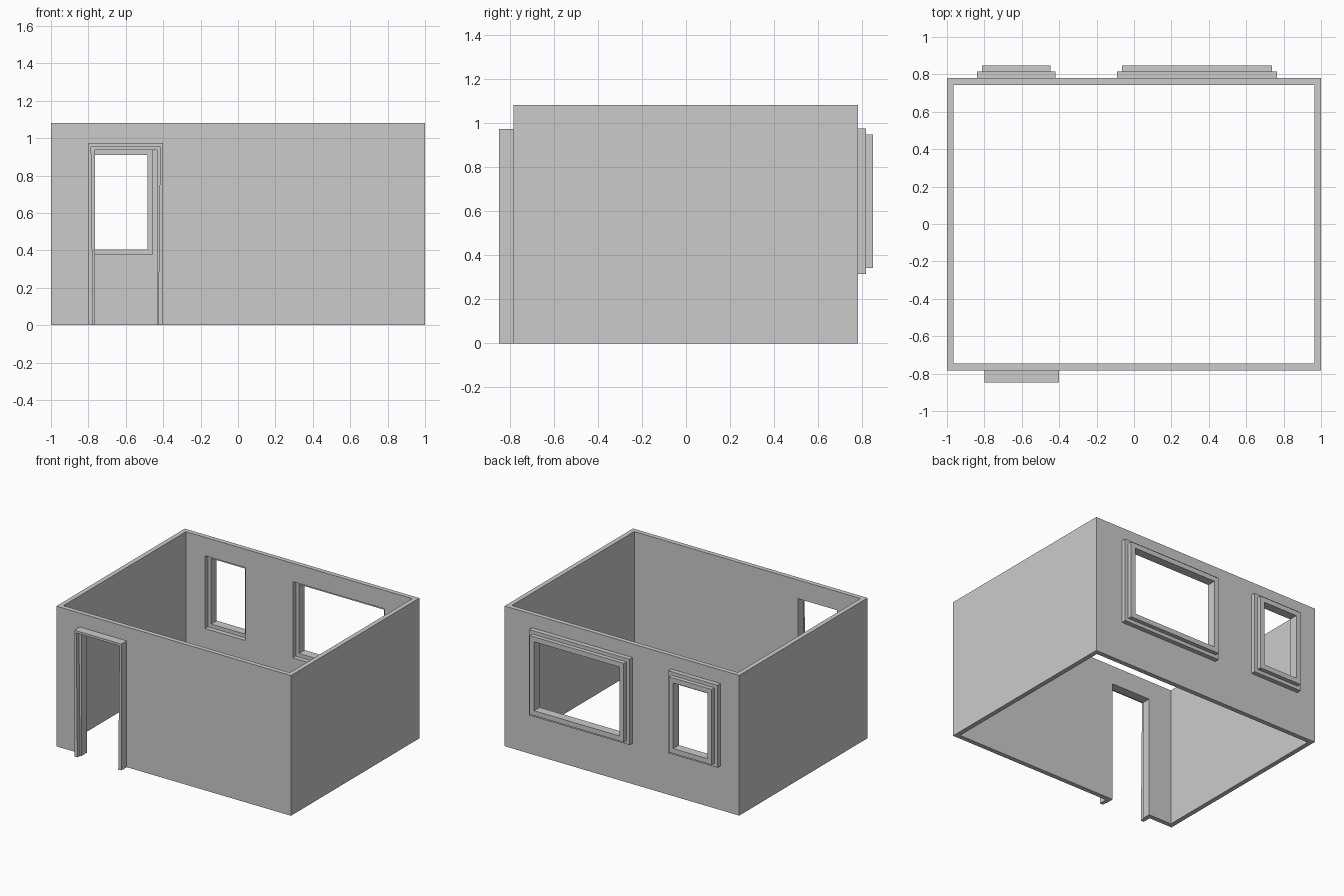
import bpy, bmesh

if "Cube" in bpy.data.objects:
    bpy.data.objects.remove(bpy.data.objects["Cube"])

FRONT, BACK, T, H = -0.783, 0.78, 0.036, 1.08


def make_object(name, bm):
    bmesh.ops.recalc_face_normals(bm, faces=bm.faces[:])
    mesh = bpy.data.meshes.new(name)
    bm.to_mesh(mesh)
    bm.free()
    ob = bpy.data.objects.new(name, mesh)
    bpy.context.collection.objects.link(ob)
    return ob


def place(u, v, w, axis):
    return (u, w, v) if axis == 'Y' else (u, v, w)


def rect(x0, x1, v0, v1, inset=0.0):
    a, b, c, d = x0 + inset, x1 - inset, v0 + inset, v1 - inset
    return [(a, c), (b, c), (b, d), (a, d)]


def prism(name, profile, w0, w1, axis='Y'):
    """Solid profile extruded along an axis."""
    bm = bmesh.new()
    lo = [bm.verts.new(place(u, v, w0, axis)) for u, v in profile]
    hi = [bm.verts.new(place(u, v, w1, axis)) for u, v in profile]
    n = len(profile)
    bm.faces.new(lo)
    bm.faces.new(hi)
    for i in range(n):
        j = (i + 1) % n
        bm.faces.new((lo[i], lo[j], hi[j], hi[i]))
    return make_object(name, bm)


def ring(name, outer, inner, w0, w1, axis='Y'):
    """Closed frame between two outlines, extruded along an axis."""
    bm = bmesh.new()
    loops = [[bm.verts.new(place(u, v, w, axis)) for u, v in p]
             for p, w in ((outer, w0), (outer, w1), (inner, w1), (inner, w0))]
    n = len(outer)
    for k in range(4):
        a, b = loops[k], loops[(k + 1) % 4]
        for i in range(n):
            j = (i + 1) % n
            bm.faces.new((a[i], a[j], b[j], b[i]))
    return make_object(name, bm)


def cut(target, profile, w0, w1):
    cutter = prism("opening_cutter", profile, w0, w1)
    cutter.hide_render = True
    mod = target.modifiers.new("opening", 'BOOLEAN')
    mod.operation = 'DIFFERENCE'
    mod.solver = 'EXACT'
    mod.object = cutter
    bpy.context.view_layer.objects.active = target
    bpy.ops.object.modifier_apply(modifier=mod.name)
    bpy.data.objects.remove(cutter)


# Four walls, open above and below
walls = ring("walls", rect(-1, 1, FRONT, BACK),
             rect(-1, 1, FRONT, BACK, T), 0, H, 'Z')

# Windows: wall opening, flat casing, protruding inner frame
windows = {
    "small_window": (-0.84, -0.42, 0.34, 0.975),
    "large_window": (-0.09, 0.765, 0.314, 0.975),
}
for name, box in windows.items():
    cut(walls, rect(*box, 0.037), BACK - 0.1, BACK + 0.1)
    ring(name + "_casing", rect(*box), rect(*box, 0.027), BACK, 0.816)
    ring(name + "_frame", rect(*box, 0.027), rect(*box, 0.065), BACK, 0.848)

# Doorway through the front wall
cut(walls, rect(-0.765, -0.432, -0.1, 0.936), FRONT - 0.1, FRONT + 0.1)

# Door casing: slightly tapered outer ridge around a recessed jamb
prism("door_casing",
      [(-0.80, 0), (-0.775, 0), (-0.785, 0.955), (-0.416, 0.955),
       (-0.427, 0), (-0.40, 0), (-0.40, 0.973), (-0.80, 0.973)],
      -0.848, FRONT)
prism("door_jamb",
      [(-0.79, 0), (-0.765, 0), (-0.765, 0.936), (-0.432, 0.936),
       (-0.432, 0), (-0.41, 0), (-0.41, 0.96), (-0.79, 0.96)],
      -0.815, FRONT)
